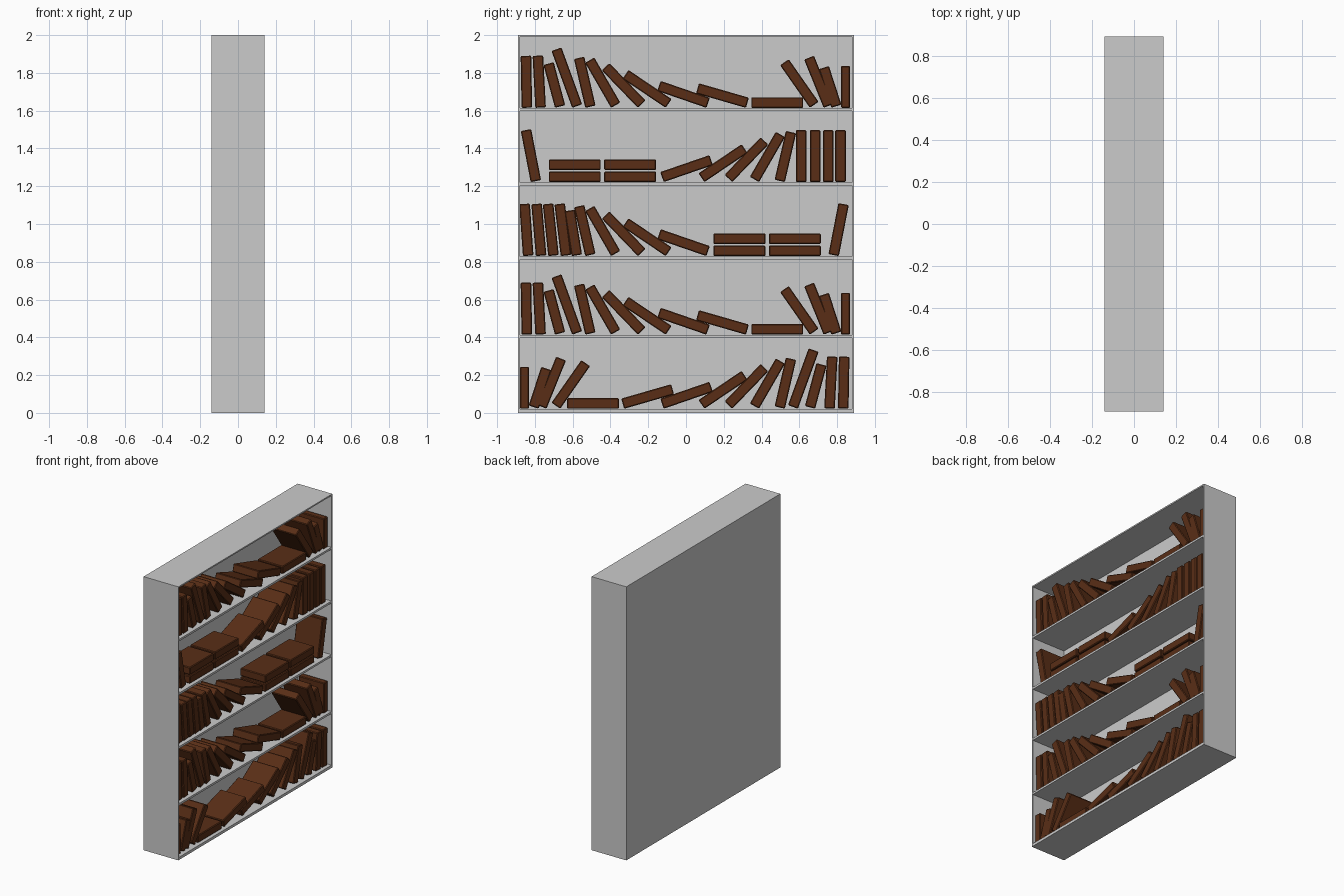
import bpy, bmesh
from math import radians, sin, cos

if "Cube" in bpy.data.objects:
    bpy.data.objects.remove(bpy.data.objects["Cube"])

W, D, H = 1.78, 0.28, 2.0            # case width (y), depth (x), height (z)
WALL = 0.01
BOOK_X0, BOOK_X1 = -0.085, 0.12      # books span this depth
LENGTH, THICK = 0.275, 0.056         # usual book size

brown = bpy.data.materials.new("book_brown")
brown.diffuse_color = (0.1, 0.027, 0.008, 1)
brown.use_nodes = True
brown.node_tree.nodes["Principled BSDF"].inputs["Base Color"].default_value = brown.diffuse_color


def box(name, lo, hi, bevel=0.0, mat=None):
    """Flat-faced box between two corners, origin at its centre."""
    size = [b - a for a, b in zip(lo, hi)]
    bm = bmesh.new()
    bmesh.ops.create_cube(bm, size=1)
    bmesh.ops.scale(bm, vec=size, verts=bm.verts)
    if bevel:
        bmesh.ops.bevel(bm, geom=bm.edges[:], offset=bevel, segments=1, affect='EDGES')
    me = bpy.data.meshes.new(name)
    bm.to_mesh(me)
    bm.free()
    if mat:
        me.materials.append(mat)
    ob = bpy.data.objects.new(name, me)
    ob.location = [(a + b) / 2 for a, b in zip(lo, hi)]
    bpy.context.collection.objects.link(ob)
    return ob


def book(name, floor, y, lean, length=LENGTH, thick=THICK):
    """Book resting on the shelf; positive lean tips its top towards +y."""
    a = radians(lean)
    x = (BOOK_X1 - BOOK_X0) / 2
    ob = box(name, (-x, -thick / 2, -length / 2), (x, thick / 2, length / 2), 0.005, brown)
    ob.rotation_euler.x = -a
    half_height = (length * cos(a) + thick * abs(sin(a))) / 2
    ob.location = ((BOOK_X0 + BOOK_X1) / 2, y, floor + half_height)


# Case: back, sides, top, bottom and shelves, open towards +x
box("back_panel", (-D / 2, -W / 2, 0), (-D / 2 + WALL, W / 2, H))
for s, side in ((-1, "left"), (1, "right")):
    y0, y1 = sorted((s * W / 2, s * (W / 2 - WALL)))
    box(side + "_panel", (-D / 2, y0, 0), (D / 2, y1, H))
box("top_panel", (-D / 2, -W / 2, H - WALL), (D / 2, W / 2, H))
box("bottom_panel", (-D / 2, -W / 2, 0), (D / 2, W / 2, 0.02))
shelves = [0.02, 0.412, 0.828, 1.22, 1.613]       # shelf top heights
for i, z in enumerate(shelves[1:], 1):
    box(f"shelf_{i}", (-D / 2, -W / 2 + WALL, z - 0.015), (D / 2, W / 2 - WALL, z))

# Book rows: (y, lean, optional length, optional thickness)
slope = [(-0.536, -13, 0.265), (-0.441, -30), (-0.33, -44), (-0.206, -56), (-0.013, -71)]
row_a = [(-0.845, -1), (-0.777, -3), (-0.697, -15, 0.235), (-0.631, -20, 0.32)] + slope + [
    (0.193, -74), (0.483, 90), (0.60, -35), (0.703, -22), (0.763, -18, 0.215),
    (0.845, 0, 0.222, 0.048)]
row_b = [(-0.845, -4), (-0.779, -5), (-0.716, -6), (-0.652, -7),
         (-0.597, -9, 0.24)] + slope + [(0.808, 11)]
row_c = [(-0.821, -11), (0.61, 0), (0.684, 0), (0.753, 0), (0.818, 0)]


def mirrored(row, shift=0.0):
    return [(-b[0] + shift, -b[1], *b[2:]) for b in row]


rows = [mirrored(row_a, -0.01), row_a, row_b, row_c + mirrored(slope, -0.01), row_a]
for i, (z, row) in enumerate(zip(shelves, rows), 1):
    for n, b in enumerate(row, 1):
        book(f"book_row{i}_{n}", z + 0.002, *b)

# Flat stacks of two books
for i, ys in ((3, (0.283, 0.576)), (4, (-0.589, -0.296))):
    for n, y in enumerate(ys, 1):
        for k in range(2):
            book(f"stacked_book_row{i}_{n}_{k + 1}", shelves[i - 1] + 0.002 + k * 0.064, y, 90)
